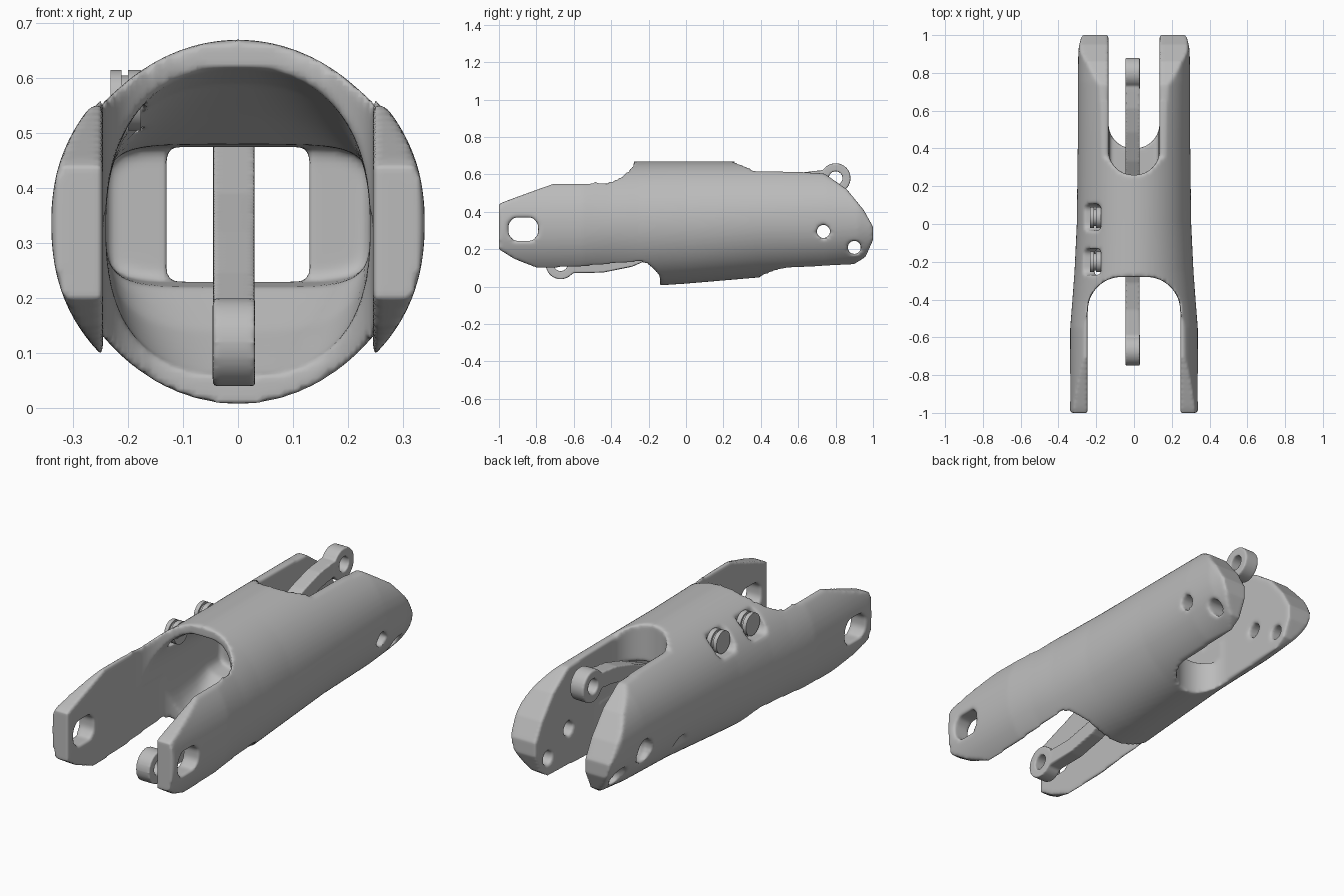
import bpy, bmesh, math
from mathutils import Vector

cube = bpy.data.objects.get("Cube")
if cube:
    bpy.data.objects.remove(cube, do_unlink=True)

grey = bpy.data.materials.new("plain grey")
grey.use_nodes = True
grey.diffuse_color = (0.5, 0.5, 0.5, 1)
for node in grey.node_tree.nodes:
    if node.type == 'BSDF_PRINCIPLED':
        node.inputs["Base Color"].default_value = (0.5, 0.5, 0.5, 1)


def skin(name, rings):
    """Join equal-length rings of points into a capped solid."""
    bm = bmesh.new()
    loops = [[bm.verts.new(p) for p in ring] for ring in rings]
    n = len(loops[0])
    for a, b in zip(loops, loops[1:]):
        for i in range(n):
            j = (i + 1) % n
            bm.faces.new((a[i], a[j], b[j], b[i]))
    bm.faces.new(loops[0])
    bm.faces.new(loops[-1])
    bmesh.ops.recalc_face_normals(bm, faces=bm.faces)
    mesh = bpy.data.meshes.new(name)
    bm.to_mesh(mesh)
    bm.free()
    mesh.materials.append(grey)
    obj = bpy.data.objects.new(name, mesh)
    bpy.context.scene.collection.objects.link(obj)
    return obj


def prism_x(name, pts, x0, x1):
    return skin(name, [[(x, y, z) for y, z in pts] for x in (x0, x1)])


def disc_x(name, y, z, r, x0, x1):
    angles = [math.tau * i / 48 for i in range(48)]
    return prism_x(name, [(y + r * math.cos(a), z + r * math.sin(a)) for a in angles], x0, x1)


def loft(name, sections, n=96):
    """Sections are (y, half width, bottom, top, squareness)."""
    rings = []
    for y, hx, bottom, top, power in sections:
        ring = []
        for i in range(n):
            c, s = math.cos(math.tau * i / n), math.sin(math.tau * i / n)
            x = hx * math.copysign(abs(c) ** (2 / power), c)
            z = (top - bottom) / 2 * math.copysign(abs(s) ** (2 / power), s)
            ring.append((x, y, (top + bottom) / 2 + z))
        rings.append(ring)
    return skin(name, rings)


def slot(name, half, end, radius, side, z0, z1):
    """U-shaped cutter, open towards side * y."""
    right = [(half, side * 1.2)]
    for i in range(17):
        a = math.pi / 2 * i / 16
        right.append((half - radius + radius * math.cos(a),
                      end + side * radius * (1 - math.sin(a))))
    outline = right + [(-x, y) for x, y in reversed(right)]
    return skin(name, [[(x, y, z) for x, y in outline] for z in (z0, z1)])


def finish(obj, steps, voxel, rounds):
    """Run the booleans, soften the edges and drop the helpers."""
    for operation, other in steps:
        mod = obj.modifiers.new(operation, 'BOOLEAN')
        mod.operation, mod.object, mod.solver = operation, other, 'EXACT'
        other.hide_render = True
    remesh = obj.modifiers.new("soften", 'REMESH')
    remesh.mode, remesh.voxel_size = 'VOXEL', voxel
    smooth = obj.modifiers.new("round edges", 'SMOOTH')
    smooth.factor, smooth.iterations = 0.5, rounds
    bpy.context.view_layer.update()
    deps = bpy.context.evaluated_depsgraph_get()
    mesh = bpy.data.meshes.new_from_object(obj.evaluated_get(deps))
    obj.modifiers.clear()
    obj.data = mesh
    mesh.name = obj.name
    mesh.materials.clear()
    mesh.materials.append(grey)
    mesh.polygons.foreach_set("material_index", [0] * len(mesh.polygons))
    mesh.polygons.foreach_set("use_smooth", [True] * len(mesh.polygons))
    for _, other in steps:
        bpy.data.objects.remove(other, do_unlink=True)


# Round tapering shell, trimmed by its side outline
shell = loft("shell", [
    (-1.0, .34, 0, .67, 2.15), (-.55, .338, 0, .67, 2.1), (-.4, .326, 0, .67, 2),
    (-.25, .315, 0, .67, 2), (0, .303, .016, .67, 2), (.4, .298, .05, .67, 2),
    (.75, .297, .07, .66, 2.1), (.92, .295, .09, .64, 2.1), (1.0, .28, .1, .62, 2.1)])
outline = prism_x("outline", [
    (-1, .2), (-1, .44), (-.97, .455), (-.71, .55), (-.5, .55), (-.42, .63), (-.33, .75),
    (.28, .75), (.35, .618), (.6, .613), (.74, .605), (.86, .52), (.95, .41), (1, .32),
    (1, .25), (.96, .16), (.9, .12), (.53, .1), (.46, .075), (.38, .03), (.3, -.05),
    (-.17, -.05), (-.2, .06), (-.26, .13), (-.7, .095), (-.8, .1), (-.92, .15)], -.5, .5)

# Open forks at both ends and the passage between them
cuts = [
    slot("front_upper_slot", .245, -.28, .18, -1, .33, .9),
    slot("front_lower_slot", .245, -.14, .13, -1, -.2, .36),
    slot("rear_upper_slot", .135, .26, .13, 1, .33, .9),
    slot("rear_lower_slot", .135, .4, .13, 1, -.2, .36),
    loft("front_hollow", [
        (-.5, .24, .04, .63, 2.3), (-.28, .24, .04, .62, 2.3), (-.13, .24, .06, .59, 2.5),
        (0, .24, .14, .53, 3.2), (.1, .24, .22, .48, 5), (.2, .24, .23, .475, 6)]),
    prism_x("passage", [(.1, .23), (1.2, .23), (1.2, .475), (.1, .475)], -.13, .13),
    prism_x("front_pin_window", [
        (-.95, .28), (-.92, .245), (-.82, .245), (-.79, .28),
        (-.79, .335), (-.82, .37), (-.92, .37), (-.95, .335)], -.5, .5)]

# Rear pin holes, widened on one side
for y, z in ((.735, .295), (.9, .21)):
    cuts.append(disc_x("pin_hole", y, z, .036, -.5, .5))
    cuts.append(disc_x("pin_recess", y, z, .058, -.5, -.235))
cuts.append(disc_x("side_recess", .42, .2, .05, -.5, -.25))

# Two cord pockets with slotted rollers
roller_rows = (.035, -.2)
for y in roller_rows:
    cuts.append(prism_x("cord_pocket", [
        (y - .07, .53), (y - .05, .5), (y + .05, .5), (y + .07, .53),
        (y + .07, .8), (y - .07, .8)], -.275, -.175))

finish(shell, [('INTERSECT', outline)] + [('DIFFERENCE', c) for c in cuts], .01, 5)

for row, y in enumerate(roller_rows):
    for part, (r, x0, x1) in enumerate(((.055, -.232, -.212), (.045, -.212, -.2),
                                        (.055, -.2, -.176))):
        disc = disc_x(f"cord_roller_{row + 1}_{part + 1}", y, .56, r, x0, x1)
        bpy.context.view_layer.objects.active = disc
        disc.select_set(True)
        bpy.ops.object.shade_smooth_by_angle()
        disc.select_set(False)

# Curved link running through the shell, with an eye at each end
path = [Vector(p) for p in (
    (-.67, .12), (-.6, .112), (-.45, .115), (-.3, .145), (-.15, .21), (0, .285),
    (.15, .355), (.35, .47), (.5, .535), (.62, .57), (.72, .582), (.8, .58))]
upper, lower = [], []
for i, p in enumerate(path):
    along = (path[min(i + 1, len(path) - 1)] - path[max(i - 1, 0)]).normalized()
    across = Vector((-along.y, along.x)) * .04
    upper.append(tuple(p + across))
    lower.append(tuple(p - across))
x0, x1 = -.045, .03
link = prism_x("link", upper + lower[::-1], x0, x1)
eyes = [disc_x("eye", p.x, p.y, .08, x0 - .001, x1 + .001) for p in (path[0], path[-1])]
holes = [disc_x("eye_hole", p.x, p.y, .037, -.2, .2) for p in (path[0], path[-1])]
finish(link, [('UNION', e) for e in eyes] + [('DIFFERENCE', h) for h in holes], .006, 4)
